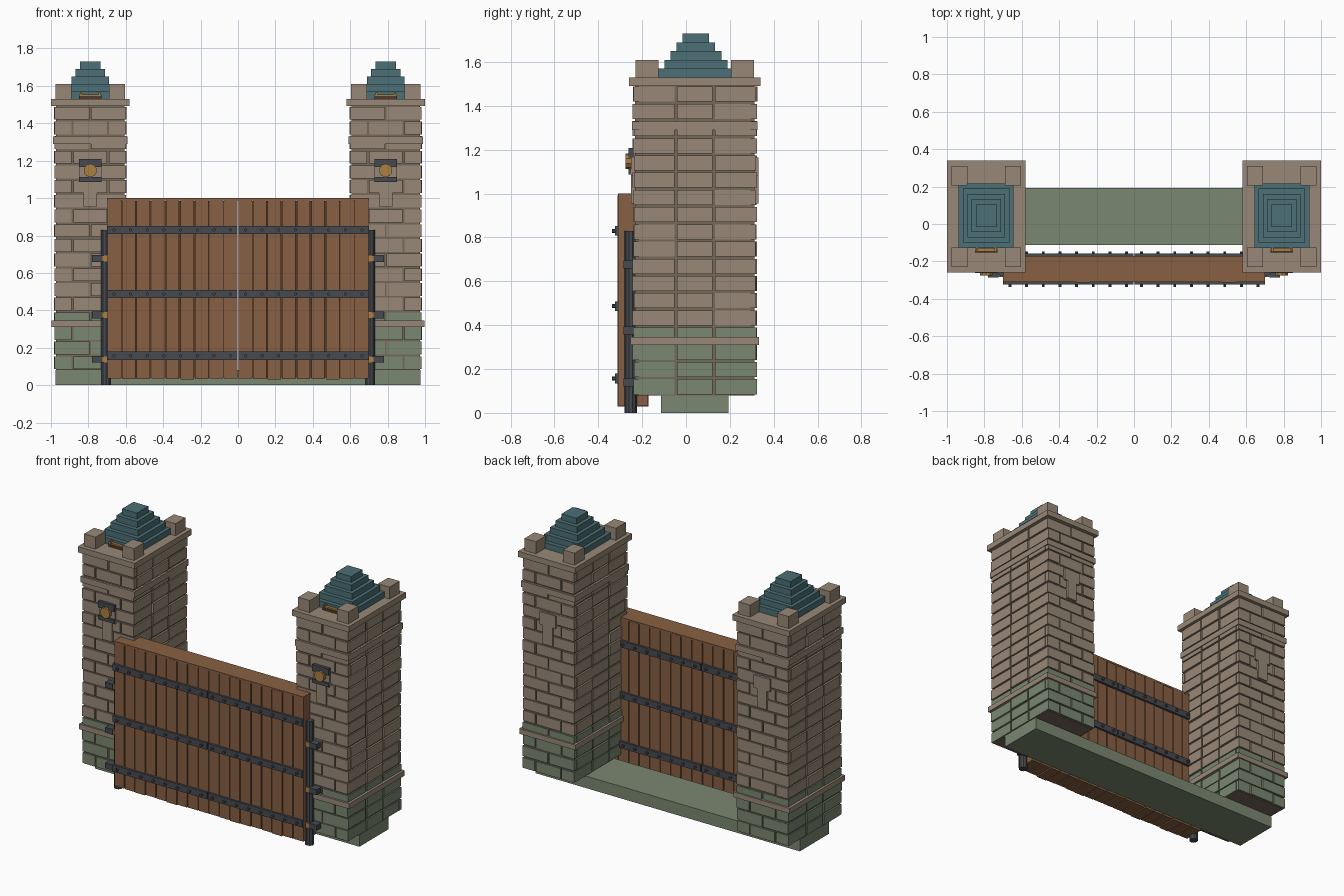
import bpy, bmesh, math, random
from mathutils import Matrix, Vector

if "Cube" in bpy.data.objects:
    bpy.data.objects.remove(bpy.data.objects["Cube"])
random.seed(4)


def material(name, r, g, b):
    lin = [((c / 255 + 0.055) / 1.055) ** 2.4 for c in (r, g, b)] + [1]
    m = bpy.data.materials.new(name)
    m.use_nodes = True
    m.diffuse_color = lin
    m.node_tree.nodes["Principled BSDF"].inputs["Base Color"].default_value = lin
    return m


STONE = material("warm_stone", 152, 137, 119)
MORTAR = material("mortar", 118, 104, 90)
MOSS = material("mossy_stone", 123, 135, 113)
WOOD = material("oak_wood", 136, 96, 67)
DARK_WOOD = material("shadow_wood", 84, 58, 42)
IRON = material("dark_iron", 70, 74, 80)
TEAL = material("teal_slate", 75, 112, 118)
BRASS = material("brass", 172, 128, 68)


def box(bm, x0, x1, y0, y1, z0, z1):
    """Add one box between the given limits."""
    size = Vector((abs(x1 - x0), abs(y1 - y0), abs(z1 - z0)))
    mid = Vector(((x0 + x1) / 2, (y0 + y1) / 2, (z0 + z1) / 2))
    bmesh.ops.create_cube(bm, size=1, matrix=Matrix.Translation(mid) @ Matrix.Diagonal(size.to_4d()))


def rod(bm, x, y, z, radius, length, axis="Z", sides=8):
    """Add one cylinder centred on a point."""
    turn = Matrix.Rotation(math.pi / 2, 4, "X") if axis == "Y" else Matrix()
    bmesh.ops.create_cone(bm, cap_ends=True, segments=sides, radius1=radius, radius2=radius,
                          depth=length, matrix=Matrix.Translation((x, y, z)) @ turn)


def finish(bm, name, mat):
    mesh = bpy.data.meshes.new(name)
    bm.to_mesh(mesh)
    bm.free()
    mesh.materials.append(mat)
    obj = bpy.data.objects.new(name, mesh)
    bpy.context.collection.objects.link(obj)
    return obj


def slab(name, mat, cx, cy, hx, hy, z0, z1):
    bm = bmesh.new()
    box(bm, cx - hx, cx + hx, cy - hy, cy + hy, z0, z1)
    return finish(bm, name, mat)


CY = 0.04            # tower centre depth
HX, HY = 0.19, 0.28  # tower half sizes
BASE, ROW, ROWS = 0.08, 0.0785, 18
GAP = 0.005


def brick_row(bm, cx, row):
    """One course: staggered bricks front and back, stacked bricks on the sides."""
    z0, z1 = BASE + row * ROW + GAP, BASE + (row + 1) * ROW - GAP
    cuts = [-HX, 0, HX] if row % 2 else [-HX, -HX / 2, HX / 2, HX]
    for s in (-1, 1):
        for a, b in zip(cuts, cuts[1:]):
            out = HY + random.uniform(-0.004, 0.005)
            box(bm, cx + a + GAP * (a > -HX), cx + b - GAP * (b < HX),
                CY + s * (HY - 0.025), CY + s * out, z0, z1)
        depth = 2 * (HY - 0.02) / 3
        for i in range(3):
            y = CY - HY + 0.02 + i * depth
            out = HX + random.uniform(-0.003, 0.005)
            box(bm, cx + s * (HX - 0.03), cx + s * out, y + GAP, y + depth - GAP, z0, z1)


def tower(side, cx):
    top = BASE + ROWS * ROW
    slab(side + "_tower_core", MORTAR, cx, CY, HX - 0.008, HY - 0.008, BASE, top)
    for name, mat, rows in (("mossy_bricks", MOSS, range(4)), ("bricks", STONE, range(4, ROWS))):
        bm = bmesh.new()
        for r in rows:
            brick_row(bm, cx, r)
        finish(bm, f"{side}_tower_{name}", mat)

    # Projecting bands and cornice
    slab(side + "_base_band", STONE, cx, CY, 0.207, 0.292, 0.31, 0.345)
    slab(side + "_upper_band", STONE, cx, CY, 0.198, 0.286, 1.29, 1.33)
    slab(side + "_cornice", STONE, cx, CY, 0.21, 0.30, 1.492, 1.53)

    # Corner merlons
    bm = bmesh.new()
    for sx in (-1, 1):
        for sy in (-1, 1):
            box(bm, cx + sx * 0.1, cx + sx * 0.185, CY + sy * 0.165, CY + sy * 0.27, 1.53, 1.61)
    finish(bm, side + "_merlons", STONE)

    # Stepped roof
    bm = bmesh.new()
    for i in range(5):
        hx, hy = 0.147 - i * 0.023, 0.172 - i * 0.028
        box(bm, cx - hx, cx + hx, CY + 0.005 - hy, CY + 0.005 + hy, 1.53 + i * 0.04, 1.57 + i * 0.04)
    finish(bm, side + "_stepped_roof", TEAL)

    # Small rail in front of the roof
    slab(side + "_roof_rail", DARK_WOOD, cx, -0.142, 0.06, 0.01, 1.53, 1.545)
    bm = bmesh.new()
    box(bm, cx - 0.06, cx + 0.06, -0.148, -0.13, 1.545, 1.555)
    for s in (-1, 1):
        box(bm, cx + s * 0.045, cx + s * 0.055, -0.15, -0.115, 1.53, 1.565)
    finish(bm, side + "_roof_rail_brackets", BRASS)

    # Keystone plaques front and back
    bm = bmesh.new()
    for s in (-1, 1):
        box(bm, cx - 0.06, cx + 0.06, CY + s * 0.27, CY + s * 0.291, 1.08, 1.165)
        box(bm, cx - 0.036, cx + 0.036, CY + s * 0.27, CY + s * 0.291, 0.955, 1.08)
    finish(bm, side + "_plaques", STONE)

    # Round lamp held between two iron bars
    bm = bmesh.new()
    box(bm, cx - 0.06, cx + 0.06, -0.262, -0.235, 1.165, 1.208)
    box(bm, cx - 0.06, cx + 0.06, -0.262, -0.235, 1.087, 1.112)
    finish(bm, side + "_lamp_bars", IRON)
    bm = bmesh.new()
    rod(bm, cx, -0.255, 1.148, 0.036, 0.04, "Y", 10)
    finish(bm, side + "_lamp", BRASS)


def gate_leaf(side, s):
    # Planks over a dark core, so the joints read as grooves
    count, width = 9, 0.7 / 9
    core = bmesh.new()
    box(core, s * 0.004, s * 0.695, -0.30, -0.18, 0.04, 0.985)
    finish(core, side + "_gate_core", DARK_WOOD)
    bm = bmesh.new()
    for i in range(count):
        a, b = i * width + 0.003, (i + 1) * width - 0.003
        jitter = random.uniform(0, 0.005)
        box(bm, s * a, s * b, -0.312 + jitter, -0.17 - jitter, 0.03 + jitter, 0.992)
    box(bm, 0, s * 0.7, -0.31, -0.172, 0.988, 1.0)
    finish(bm, side + "_gate_planks", WOOD)

    # Iron straps with studs on both faces
    straps, studs = bmesh.new(), bmesh.new()
    for z in (0.157, 0.487, 0.83):
        for y0, y1, ys in ((-0.323, -0.305, -0.328), (-0.177, -0.158, -0.155)):
            box(straps, s * 0.004, s * 0.7, y0, y1, z - 0.022, z + 0.022)
            for i in range(8):
                rod(studs, s * (0.04 + i * 0.089), ys, z, 0.009, 0.018, "Y", 6)
    finish(straps, side + "_gate_straps", IRON)
    finish(studs, side + "_gate_studs", IRON)

    # Hinge post and brackets
    bm = bmesh.new()
    rod(bm, s * 0.705, -0.252, 0.415, 0.028, 0.83, sides=10)
    finish(bm, side + "_hinge_post", IRON)
    arms, pins = bmesh.new(), bmesh.new()
    for z in (0.138, 0.375, 0.677):
        box(arms, s * 0.725, s * 0.78, -0.285, -0.235, z - 0.018, z + 0.018)
        box(pins, s * 0.69, s * 0.728, -0.284, -0.24, z - 0.016, z + 0.016)
    finish(arms, side + "_hinge_arms", IRON)
    finish(pins, side + "_hinge_pins", BRASS)


# Threshold running beneath both towers
slab("threshold", MOSS, 0, CY, 0.975, 0.153, 0, 0.08)

for side_name, sign in (("left", 1), ("right", -1)):
    tower(side_name, sign * 0.79)
    gate_leaf(side_name, sign)
